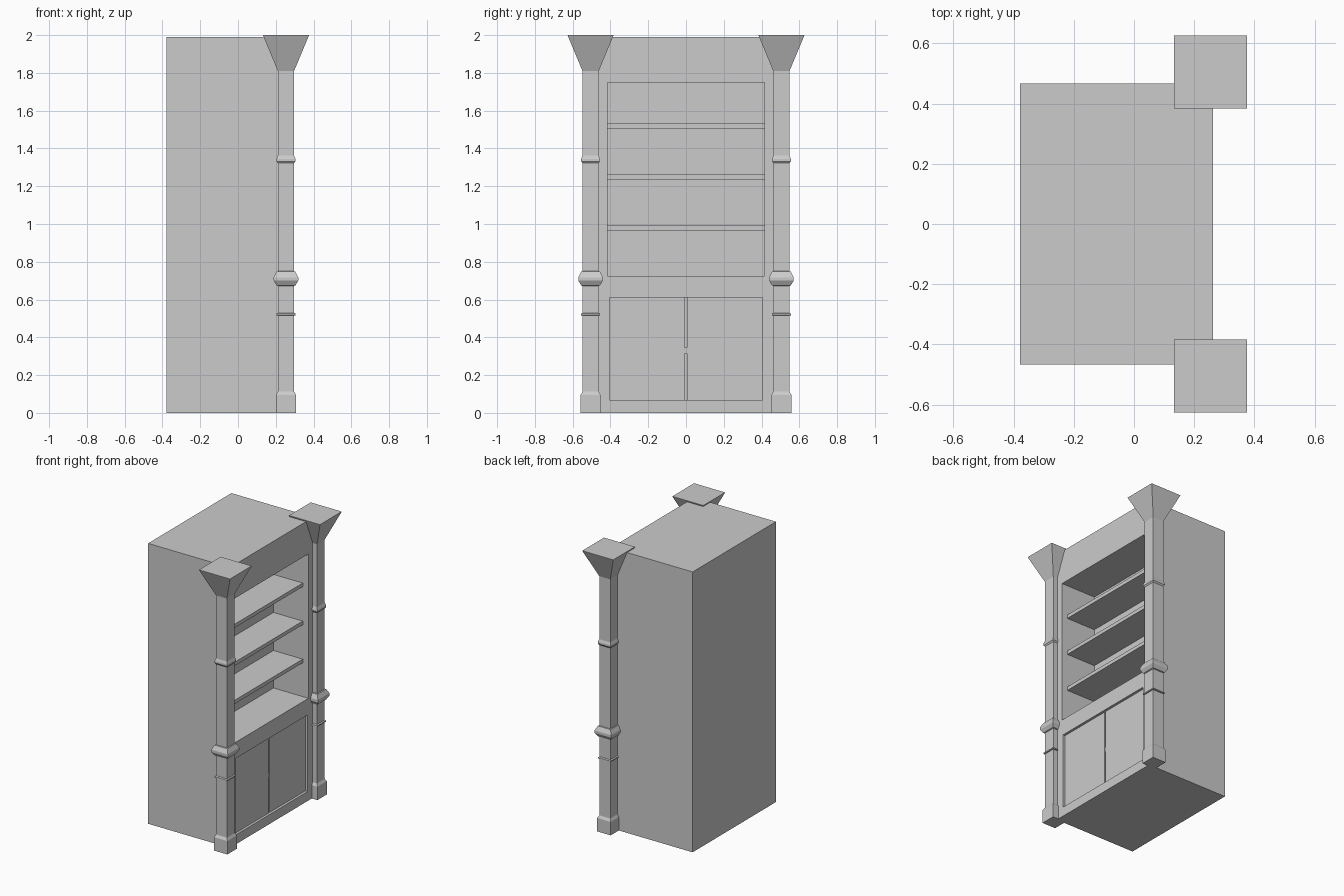
import bpy, bmesh

if "Cube" in bpy.data.objects:
    bpy.data.objects.remove(bpy.data.objects["Cube"])

FRONT = 0.263          # x of the cabinet's open face
BACK = -0.379


def finish(name, bm):
    bmesh.ops.recalc_face_normals(bm, faces=bm.faces)
    me = bpy.data.meshes.new(name)
    bm.to_mesh(me)
    bm.free()
    ob = bpy.data.objects.new(name, me)
    bpy.context.collection.objects.link(ob)
    return ob


def box(name, x, y, z):
    bm = bmesh.new()
    bmesh.ops.create_cube(bm, size=1)
    for v in bm.verts:
        for i, (lo, hi) in enumerate((x, y, z)):
            v.co[i] = hi if v.co[i] > 0 else lo
    return finish(name, bm)


def cut(target, cutter):
    """Subtract a box from the target and discard it."""
    cutter.hide_render = True
    mod = target.modifiers.new("cut", 'BOOLEAN')
    mod.operation = 'DIFFERENCE'
    mod.solver = 'EXACT'
    mod.object = cutter
    bpy.context.view_layer.objects.active = target
    bpy.ops.object.modifier_apply(modifier=mod.name)
    bpy.data.objects.remove(cutter)


def square_column(name, cx, cy, profile):
    """Loft square rings given as (height, half width), mirrored in y."""
    bm = bmesh.new()
    rings = [[bm.verts.new((cx + sx * h, cy + sy * h, z))
              for sx, sy in ((-1, -1), (1, -1), (1, 1), (-1, 1))]
             for z, h in profile]
    for a, b in zip(rings, rings[1:]):
        for i in range(4):
            j = (i + 1) % 4
            bm.faces.new((a[i], a[j], b[j], b[i]))
    bm.faces.new(rings[0][::-1])
    bm.faces.new(rings[-1])
    ob = finish(name, bm)
    mir = ob.modifiers.new("mirror", 'MIRROR')
    mir.use_axis = (False, True, False)
    return ob


# Cabinet carcass with open niche and shallow door recess
body = box("cabinet_body", (BACK, FRONT), (-0.467, 0.467), (0, 1.99))
cut(body, box("niche_cutter", (-0.012, 0.5), (-0.415, 0.415), (0.725, 1.75)))
cut(body, box("door_cutter", (FRONT - 0.04, 0.5), (-0.405, 0.405), (0.067, 0.61)))

# Shelves, set back from the front
for i in range(3):
    z = 0.965 + 0.27 * i
    box(f"shelf_{i + 1}", (-0.012, FRONT - 0.045), (-0.415, 0.415), (z, z + 0.026))

# Pair of doors with a narrow gap, and a small latch across it
box("left_door", (FRONT - 0.04, FRONT - 0.018), (-0.405, -0.008), (0.067, 0.61))
box("right_door", (FRONT - 0.04, FRONT - 0.018), (0.006, 0.405), (0.067, 0.61))
box("latch", (FRONT - 0.04, FRONT - 0.022), (-0.008, 0.006), (0.315, 0.345))

# Corner columns: plinth, shaft with three collars, flared capital
S = 0.043
square_column("columns", 0.254, 0.505, [
    (0, 0.053), (0.095, 0.053), (0.113, S),
    (0.515, S), (0.517, 0.050), (0.525, 0.050), (0.530, S),
    (0.672, S), (0.675, 0.050), (0.700, 0.065), (0.718, 0.065), (0.748, 0.050), (0.750, S),
    (1.322, S), (1.332, 0.050), (1.345, 0.050), (1.363, S),
    (1.810, S), (1.998, 0.1215), (2.0, 0.1215)])
